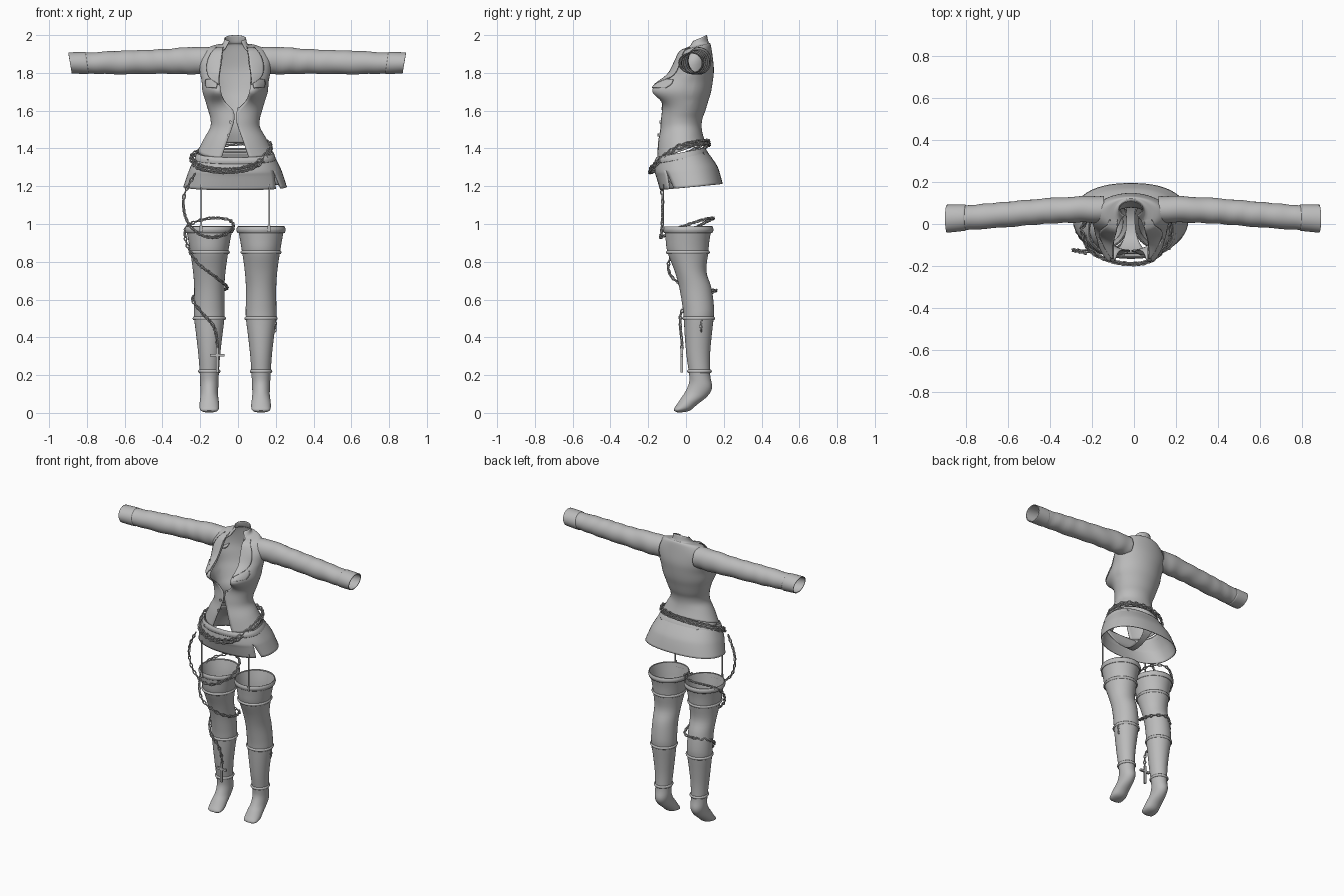
import bpy, bmesh, math
from mathutils import Vector
from mathutils.bvhtree import BVHTree

if "Cube" in bpy.data.objects:
    bpy.data.objects.remove(bpy.data.objects["Cube"])

grey = bpy.data.materials.new("cloth grey")
grey.use_nodes = True
grey.diffuse_color = (0.5, 0.5, 0.5, 1)
grey.node_tree.nodes["Principled BSDF"].inputs["Base Color"].default_value = grey.diffuse_color

MID = -0.015   # centre line of the body
LEG = 0.137    # leg distance from the centre line


def finish(name, bm, thickness=0):
    bmesh.ops.remove_doubles(bm, verts=bm.verts, dist=0.0002)
    bmesh.ops.recalc_face_normals(bm, faces=bm.faces)
    mesh = bpy.data.meshes.new(name)
    bm.to_mesh(mesh)
    bm.free()
    obj = bpy.data.objects.new(name, mesh)
    bpy.context.collection.objects.link(obj)
    mesh.materials.append(grey)
    bpy.ops.object.select_all(action="DESELECT")
    obj.select_set(True)
    bpy.context.view_layer.objects.active = obj
    bpy.ops.object.shade_smooth_by_angle(angle=math.radians(50))
    if thickness:
        solid = obj.modifiers.new("cloth thickness", "SOLIDIFY")
        solid.thickness = thickness
        solid.offset = 0
    return obj


def smooth_points(points, steps):
    """Catmull-Rom interpolation of tuples of any length."""
    out = []
    last = len(points) - 1
    for i in range(last):
        a, b, c, d = (points[max(0, min(last, i + k))] for k in (-1, 0, 1, 2))
        for s in range(steps):
            t = s / steps
            out.append([q + t / 2 * (r - p + t * (2*p - 5*q + 4*r - w + t * (3*q - 3*r + w - p)))
                        for p, q, r, w in zip(a, b, c, d)])
    return out + [list(points[-1])]


def skin(bm, rows, cap=False):
    rows = [[bm.verts.new(p) for p in row] for row in rows]
    for lower, upper in zip(rows, rows[1:]):
        for i in range(len(lower) - 1):
            bm.faces.new((lower[i], lower[i+1], upper[i+1], upper[i]))
    if cap:
        bm.faces.new(rows[-1][:-1])


def loft(name, rings, cx, slit=0, power=1, shape=None, cap=False, steps=4, segs=48):
    """Rings hold front y, front z, back y, back z, half width, half opening."""
    rows = []
    for fy, fz, by, bz, half, *gap in smooth_points(rings, steps):
        g = math.asin(min(1, max(0, gap[0]) / half)) if gap else 0
        row = []
        for i in range(segs + 1):
            t = slit + g + (math.tau - 2 * g) * i / segs
            s, c = (math.copysign(abs(f(t)) ** power, f(t)) for f in (math.sin, math.cos))
            u = (1 - c) / 2
            p = Vector((half * s, fy + (by - fy) * u, fz + (bz - fz) * u))
            if shape:
                shape(p, u)
            p.x += cx
            row.append(p)
        rows.append(row)
    bm = bmesh.new()
    skin(bm, rows, cap)
    return finish(name, bm, 0 if cap else 0.005)


# Jacket body with collar, open at the neck and below the waist
def bust(p, u):
    if u < 0.6:
        p.y -= 0.07 * math.exp(-((abs(p.x) - 0.1) / 0.06) ** 2 - ((p.z - 1.71) / 0.055) ** 2)


jacket = loft("jacket_body", [
    (.035, 1.965, .108, 2, .055, .03),
    (-.005, 1.925, .118, 1.96, .07, .05),
    (-.03, 1.91, .128, 1.95, .14, .065),
    (-.055, 1.86, .138, 1.89, .185, .07),
    (-.085, 1.8, .145, 1.82, .185, .08),
    (-.115, 1.75, .14, 1.76, .175, .08),
    (-.13, 1.7, .13, 1.7, .17, .075),
    (-.125, 1.65, .115, 1.65, .155, .055),
    (-.125, 1.6, .1, 1.6, .14, .01),
    (-.13, 1.55, .085, 1.56, .128, .005),
    (-.135, 1.5, .08, 1.52, .13, .02),
    (-.15, 1.43, .085, 1.48, .16, .045),
    (-.16, 1.34, .1, 1.43, .195, .075)], MID, shape=bust)

# Lapels, pocket flaps and buttons follow the jacket front
tree = BVHTree.FromObject(jacket, bpy.context.evaluated_depsgraph_get())


def on_jacket(x, z, lift):
    hit = tree.ray_cast(Vector((x, -1, z)), Vector((0, 1, 0)))[0]
    if hit is None or hit.y > 0.04:
        hit = tree.find_nearest(Vector((x, -0.1, z)))[0]
    return hit + Vector((0, -lift, 0))


def patch(name, edges, side, lift):
    """Edges hold height, inner x and outer x."""
    rows = [[on_jacket(MID + side * (a + (b - a) * i / 8), z, lift) for i in range(9)]
            for z, a, b in smooth_points(edges, 5)]
    bm = bmesh.new()
    skin(bm, rows)
    finish(name, bm, 0.006)


for side, word in ((1, "left"), (-1, "right")):
    patch(word + "_lapel", [(1.95, .06, .085), (1.9, .07, .13), (1.84, .077, .15),
                            (1.78, .085, .14), (1.74, .085, .09)], side, 0.01)
    patch(word + "_pocket_flap", [(1.765, .095, .155), (1.74, .095, .158), (1.72, .1, .15)], side, 0.007)

for x, z in ((-.012, 1.62), (-.04, 1.54), (-.05, 1.47)):
    bpy.ops.mesh.primitive_cylinder_add(vertices=16, radius=.008, depth=.008,
                                        location=on_jacket(x, z, .005), rotation=(math.pi / 2, 0, 0))
    bpy.context.object.name = "button"
    bpy.context.object.data.materials.append(grey)

# Sleeves with soft folds and open cuffs
for side, word in ((1, "left"), (-1, "right")):
    rows = []
    for x, y, z, ry, rz in smooth_points([
            (.13, .068, 1.865, .062, .066), (.22, .07, 1.865, .06, .07),
            (.4, .062, 1.86, .058, .062), (.6, .045, 1.855, .058, .06),
            (.79, .03, 1.852, .056, .053), (.8, .03, 1.852, .06, .056),
            (.885, .025, 1.853, .064, .053)], 10):
        row = []
        for i in range(33):
            t = math.tau * i / 32
            fold = 1 + .025 * math.sin(x * 55 + 2 * math.sin(t + x * 9)) * (x < .78)
            lean = .012 * math.sin(t) * (x - .13)
            row.append((MID + side * (x + lean) + .012 * x,
                        y + ry * fold * math.cos(t), z + rz * fold * math.sin(t)))
        rows.append(row)
    bm = bmesh.new()
    skin(bm, rows)
    finish(word + "_sleeve", bm, .005)

# Skirt with a slit on the left, its waistband and the briefs below
loft("skirt", [(-.155, 1.345, .1, 1.395, .2, 0), (-.163, 1.28, .155, 1.32, .235, 0),
               (-.155, 1.25, .175, 1.275, .25, .005), (-.135, 1.18, .192, 1.212, .272, .025)],
     MID, slit=.95, power=.85)
loft("waistband", [(-.155, 1.352, .1, 1.402, .2), (-.163, 1.335, .11, 1.385, .208),
                   (-.161, 1.318, .118, 1.368, .213)], MID, power=.85)
bm = bmesh.new()
skin(bm, [[(MID + w * k / 4, y, z) for k in range(-4, 5)] for y, z, w in smooth_points(
    [(-.14, 1.34, .15), (-.125, 1.27, .07), (-.06, 1.205, .03), (.03, 1.2, .02),
     (.11, 1.25, .03), (.12, 1.31, .07), (.09, 1.38, .15)], 5)])
finish("briefs", bm, .003)

# Stockings with pointed feet, and raised bands around them
for side, word in ((1, "left"), (-1, "right")):
    x = MID + side * LEG
    loft(word + "_stocking", [
        (-.115, .985, .14, .99, .125), (-.108, .92, .125, .92, .112),
        (-.098, .85, .118, .85, .1), (-.06, .75, .108, .75, .086),
        (-.035, .66, .135, .66, .08), (-.018, .56, .148, .56, .081),
        (-.012, .5, .146, .5, .08), (-.006, .4, .135, .4, .068),
        (.003, .3, .127, .3, .057), (.017, .2, .128, .2, .05),
        (.015, .155, .138, .135, .048), (-.005, .11, .115, .09, .046),
        (-.025, .08, .06, .045, .05), (-.045, .05, .02, .012, .052),
        (-.062, .025, -.03, .002, .044), (-.064, .012, -.05, .004, .02)], x, cap=True)
    for z, front, back, half in ((.97, -.113, .137, .122), (.85, -.098, .118, .1),
                                 (.5, -.012, .146, .08), (.22, .014, .128, .051)):
        h = .016 if z > .9 else .008
        loft(word + "_stocking_band",
             [(front - b, z + h * k, back + b, z + h * k, half + b)
              for k, b in ((-1, .001), (0, .006), (1, .001))], x)

    # Garter strap with its clip
    bm = bmesh.new()
    for z, y, w, depth in ((1.09, -.118, .008, .24), (.975, -.122, .016, .035)):
        cube = bmesh.ops.create_cube(bm, size=1)["verts"]
        for v in cube:
            v.co = Vector((MID + side * .18 + v.co.x * w, y + v.co.y * .005, z + v.co.z * depth))
    finish(word + "_garter_strap", bm)


# Chains of interlocking links
def chain(name, points, pitch=.025, length=.018, width=.011, wire=.0042):
    path = [Vector(p) for p in smooth_points(points, 24)]
    bm = bmesh.new()
    travelled, count = 0, 0
    for a, b in zip(path, path[1:]):
        travelled += (b - a).length
        if travelled < pitch:
            continue
        travelled -= pitch
        count += 1
        along = (b - a).normalized()
        side = along.cross(Vector((.3, .5, .81))).normalized()
        other = along.cross(side)
        if count % 2:
            side, other = other, -side
        rows = []
        for i in range(13):
            t = math.tau * i / 12
            row = []
            for j in range(6):
                q = math.tau * j / 5
                r = wire * math.cos(q)
                row.append(b + along * (length - wire + r) * math.cos(t)
                           + side * (width - wire + r) * math.sin(t) + other * wire * math.sin(q))
            rows.append(row)
        skin(bm, rows)
    finish(name, bm)


belt = [(-.25, -.02, 1.365), (-.2, -.13, 1.31), (-.05, -.185, 1.29), (.09, -.165, 1.32),
        (.17, -.05, 1.41), (.14, .07, 1.44), (0, .12, 1.44), (-.15, .09, 1.42), (-.25, -.02, 1.365)]
chain("belt_chain", belt)
chain("second_belt_chain", [(x * 1.02, y * 1.03, z - .018) for x, y, z in belt])
chain("leg_chain", [
    (-.22, -.14, 1.28), (-.285, -.125, 1.15), (-.275, -.125, 1.03), (-.21, -.13, .95),
    (-.12, -.13, .93), (-.03, -.06, .97), (-.045, .08, 1.02), (-.15, .145, 1.03),
    (-.265, .07, .99), (-.275, -.02, .91), (-.22, -.09, .8), (-.12, -.075, .72),
    (-.06, .01, .67), (-.08, .13, .65), (-.16, .155, .645), (-.24, .06, .61),
    (-.2, -.02, .54), (-.13, -.03, .46), (-.11, -.022, .38), (-.11, -.022, .33)])
chain("ankle_charm_chain", [(.19, .08, .51), (.2, .08, .47), (.195, .08, .43)], .018, .013, .009, .003)

# Cross pendant
bm = bmesh.new()
for w, h, z in ((.014, .13, .28), (.075, .014, .305)):
    for v in bmesh.ops.create_cube(bm, size=1)["verts"]:
        v.co = Vector((-.11 + v.co.x * w, -.022 + v.co.y * .014, z + v.co.z * h))
finish("cross_pendant", bm)
